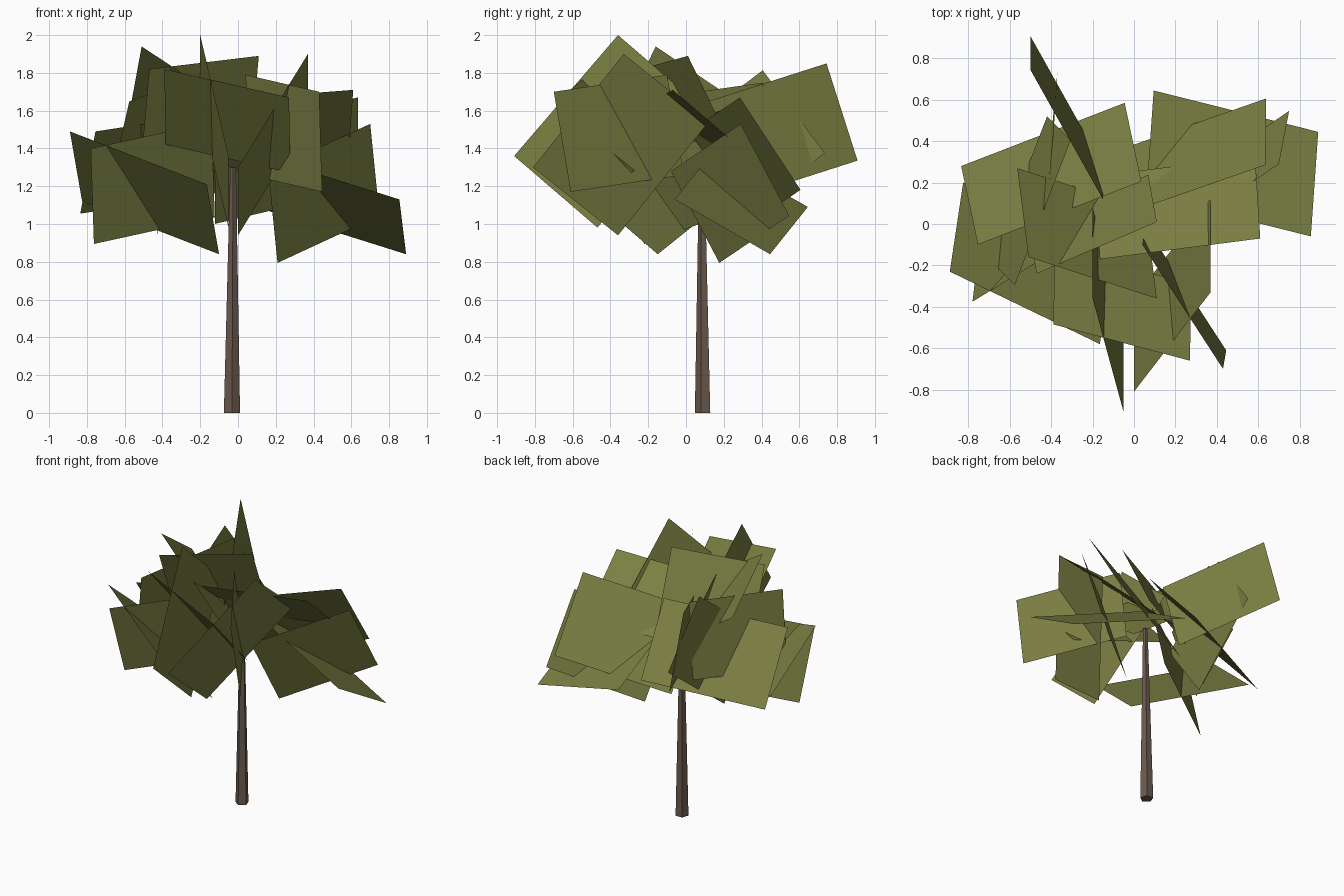
import bpy
import bmesh
from math import cos, sin, tau, pi
from mathutils import Vector

default_cube = bpy.data.objects.get("Cube")
if default_cube:
    bpy.data.objects.remove(default_cube, do_unlink=True)


def make_material(name, colour):
    material = bpy.data.materials.new(name)
    material.use_nodes = True
    material.diffuse_color = (*colour, 1)
    shader = material.node_tree.nodes["Principled BSDF"]
    shader.inputs["Base Color"].default_value = (*colour, 1)
    shader.inputs["Roughness"].default_value = 0.9
    return material


olive = make_material("olive leaves", (0.195, 0.21, 0.054))
bark = make_material("brown bark", (0.15, 0.105, 0.076))


def add_object(name, bm, material):
    mesh = bpy.data.meshes.new(name)
    bm.to_mesh(mesh)
    bm.free()
    mesh.materials.append(material)
    bpy.context.scene.collection.objects.link(bpy.data.objects.new(name, mesh))


def leaf_card(name, corner, long_edge, short_edge):
    """Flat rectangle of foliage spanned by two edges from one corner."""
    corner, along, across = Vector(corner), Vector(long_edge), Vector(short_edge)
    # Square up the short edge while keeping its length
    length = across.length
    across = (across - across.project(along)).normalized() * length
    bm = bmesh.new()
    points = (corner, corner + along, corner + along + across, corner + across)
    bm.faces.new([bm.verts.new(p) for p in points])
    add_object(name, bm, olive)


def tapered_trunk(name, rings, sides):
    """Straight-sided trunk lofted through (centre, radius) rings."""
    bm = bmesh.new()
    loops = []
    for centre, radius in rings:
        angles = [tau * i / sides - pi / 2 for i in range(sides)]
        loops.append([bm.verts.new(Vector(centre) + radius * Vector((cos(a), sin(a), 0)))
                      for a in angles])
    for low, high in zip(loops, loops[1:]):
        for i in range(sides):
            j = (i + 1) % sides
            bm.faces.new((low[i], low[j], high[j], high[i]))
    bm.faces.new(loops[0][::-1])
    bm.faces.new(loops[-1])
    add_object(name, bm, bark)


# Trunk
tapered_trunk("trunk", [((-0.032, 0.092, 0), 0.045), ((-0.026, 0.085, 1.3), 0.016)], 5)

# Foliage at the front
leaf_card("front_leaf_upright", (-.20, -.36, 2.0), (.15, -.55, -.64), (0, .44, -.38))
leaf_card("front_leaf_pointed", (.37, -.33, 1.9), (-.37, -.48, -.6), (0, .45, -.36))
leaf_card("front_leaf_broad", (-.39, -.485, 1.82), (.66, -.175, -.15), (.01, .37, -.4))
leaf_card("front_leaf_outer", (.43, -.70, 1.7), (-.39, .6, .09), (.015, .09, -.53))

# Foliage on the left
leaf_card("left_leaf_low", (.095, .645, 1.09), (.795, -.2, -.25), (-.035, -.505, .29))
leaf_card("left_leaf_hanging", (.70, .29, 1.53), (-.54, -.37, -.25), (.04, .25, -.49))
leaf_card("left_leaf_top", (.61, -.07, 1.71), (-.775, -.1, -.06), (-.02, .4, -.34))
leaf_card("left_leaf_back", (.635, .285, 1.67), (-.76, -.265, -.18), (0, .32, -.49))

# Foliage on the right
leaf_card("right_leaf_back", (-.835, .28, 1.055), (.79, .305, .12), (.08, -.38, .435))
leaf_card("right_leaf_front", (-.89, -.23, 1.49), (.725, -.35, -.28), (.065, .43, -.37))
leaf_card("right_leaf_low", (-.78, -.375, 1.4), (.64, .39, .14), (.02, .155, -.505))
leaf_card("right_leaf_inner", (-.69, -.18, 1.15), (.27, .7, .1), (.12, -.1, .5))

# Foliage at the crown
leaf_card("crown_leaf_right", (-.51, -.16, 1.94), (.62, -.2, -.41), (-.055, .43, -.29))
leaf_card("crown_leaf_middle", (.11, .01, 1.89), (-.58, -.25, -.07), (-.035, .23, -.47))

# Foliage at the back
leaf_card("back_leaf_outer", (-.5, .744, 1.85), (.35, -.625, -.2), (0, .163, -.515))
leaf_card("back_leaf_inner", (-.37, .735, 1.375), (-.055, -.57, -.43), (-.02, -.32, .445))
